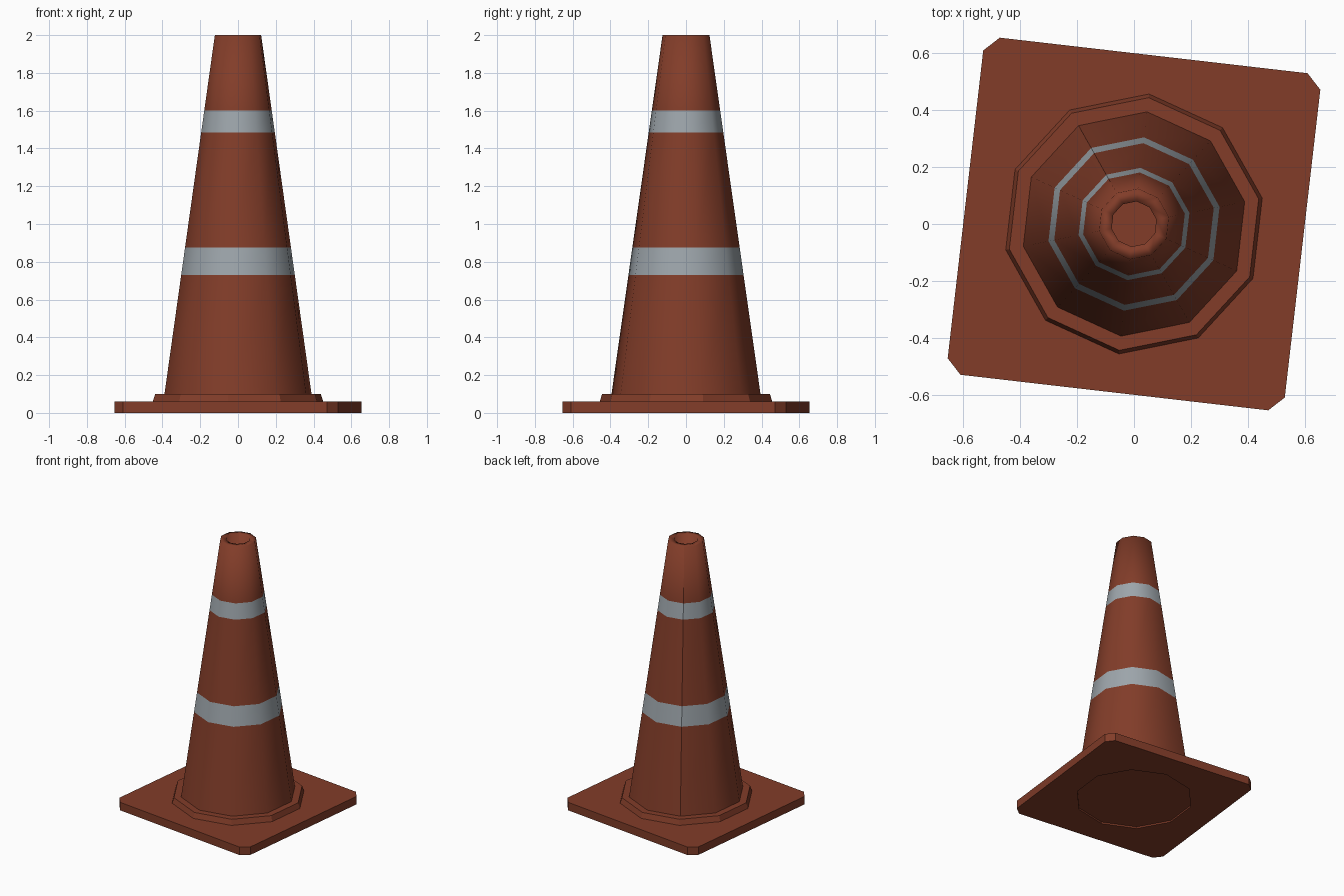
import bpy, bmesh, math

if "Cube" in bpy.data.objects:
    bpy.data.objects.remove(bpy.data.objects["Cube"])

TWIST = math.radians(11.4)   # the whole cone is turned slightly about z
SIDES = 10


def material(name, rgb):
    m = bpy.data.materials.new(name)
    m.diffuse_color = (*rgb, 1)
    m.use_nodes = True
    m.node_tree.nodes["Principled BSDF"].inputs["Base Color"].default_value = m.diffuse_color
    return m


orange = material("burnt_orange", (0.223, 0.046, 0.022))
grey = material("reflective_grey", (0.34, 0.38, 0.41))


def finish(name, bm, mats):
    me = bpy.data.meshes.new(name)
    bm.to_mesh(me)
    bm.free()
    for m in mats:
        me.materials.append(m)
    ob = bpy.data.objects.new(name, me)
    bpy.context.collection.objects.link(ob)
    return ob


def revolve(name, profile, mats, bands=(), smooth=False, seam=None):
    """Sweep (radius, z) points round z; faces inside a height band get slot 1."""
    bm = bmesh.new()
    rings = []
    for i in range(SIDES):
        a = TWIST + i * math.tau / SIDES
        rings.append([bm.verts.new((r * math.cos(a), r * math.sin(a), z)) for r, z in profile])
    for i in range(SIDES):
        a, b = rings[i], rings[(i + 1) % SIDES]
        for j in range(len(profile) - 1):
            f = bm.faces.new((a[j], b[j], b[j + 1], a[j + 1]))
            f.smooth = smooth
            zs = (profile[j][1], profile[j + 1][1])
            f.material_index = int(any(lo <= min(zs) and max(zs) <= hi for lo, hi in bands))
    for e in bm.edges:
        if len(e.link_faces) == 2 and e.calc_face_angle() > math.radians(40):
            e.smooth = False
    if seam is not None:
        for e in bm.edges:
            if all(v in rings[seam] for v in e.verts):
                e.smooth = False
    return finish(name, bm, mats)


def prism(name, points, z0, z1, mats):
    bm = bmesh.new()
    f = bm.faces.new([bm.verts.new((x, y, z0)) for x, y in points])
    ext = bmesh.ops.extrude_face_region(bm, geom=[f], use_keep_orig=True)
    for v in ext["geom"]:
        if isinstance(v, bmesh.types.BMVert):
            v.co.z = z1
    bmesh.ops.recalc_face_normals(bm, faces=bm.faces[:])
    return finish(name, bm, mats)


# Square base plate with clipped corners
corners = []
x1, y1, x2, y2 = 0.655, 0.472, 0.61, 0.53
for k in range(4):
    corners += [(x1, y1), (x2, y2)]
    x1, y1, x2, y2 = -y1, x1, -y2, x2
base = prism("base_plate", corners, 0.0, 0.06, [orange])

# Shallow ten-sided recess under the base
ring = [(0.40 * math.cos(TWIST + i * math.tau / SIDES),
         0.40 * math.sin(TWIST + i * math.tau / SIDES)) for i in range(SIDES)]
cutter = prism("recess_cutter", ring, -0.1, 0.012, [orange])
cutter.hide_render = True
cutter.hide_set(True)
cut = base.modifiers.new("recess", 'BOOLEAN')
cut.operation = 'DIFFERENCE'
cut.object = cutter

# Collar where the cone meets the base
revolve("collar", [(0.46, 0.06), (0.447, 0.10), (0.385, 0.10)], [orange])

# Hollow cone body with two reflective bands
BANDS = [(0.73, 0.875), (1.485, 1.60)]


def cone_radius(z):
    return 0.397 + (0.125 - 0.397) * (z - 0.10) / 1.90


heights = [0.10] + [z for band in BANDS for z in band] + [2.0]
outer = [(cone_radius(z), z) for z in heights]
inner = [(0.08, 2.0), (0.35, 0.06)]
revolve("cone_body", outer + inner, [orange, grey], BANDS, smooth=True, seam=3)
